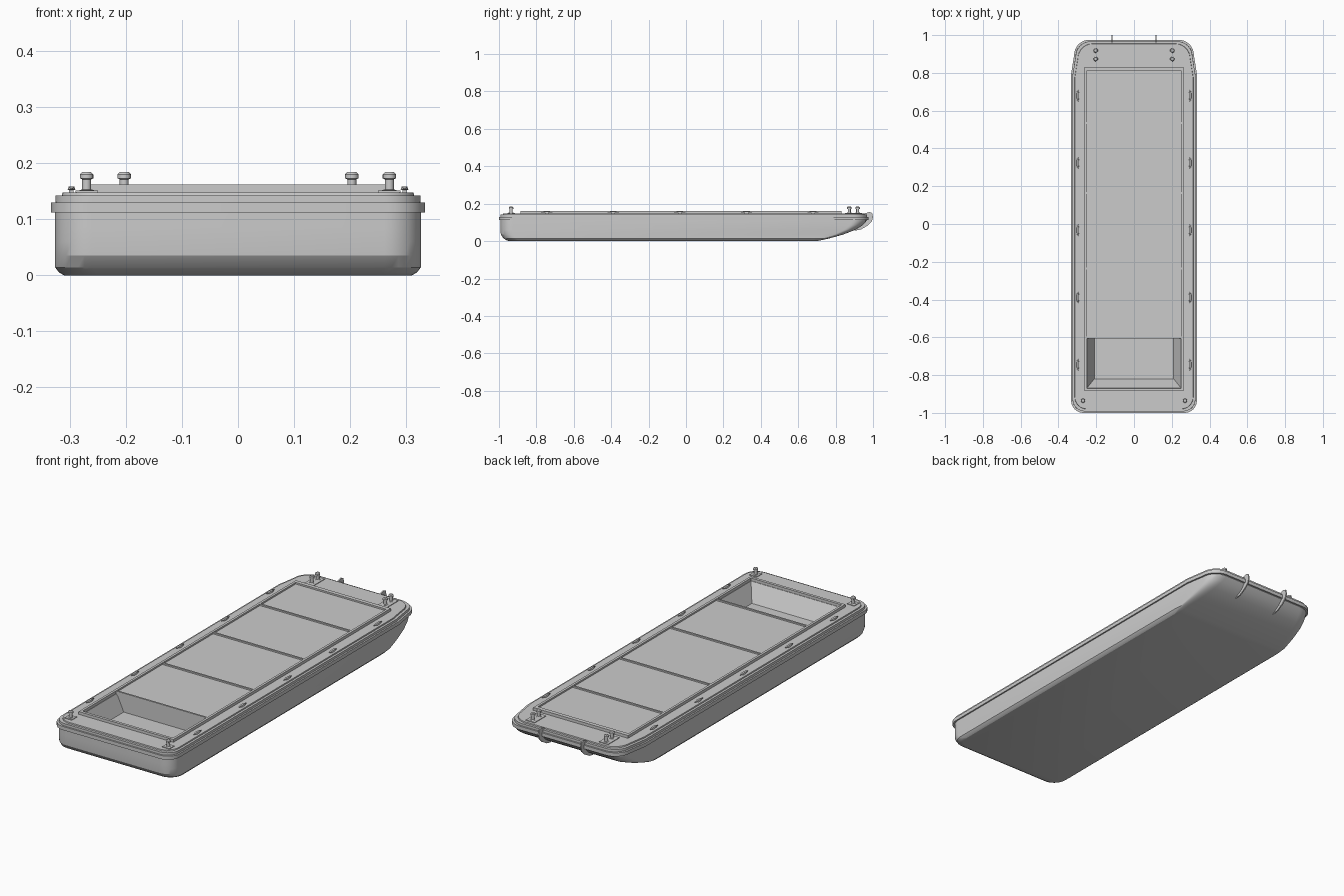
import bpy, bmesh, math

if "Cube" in bpy.data.objects:
    bpy.data.objects.remove(bpy.data.objects["Cube"], do_unlink=True)

grey = bpy.data.materials.new("plain_grey")
grey.use_nodes = True
grey.diffuse_color = (0.6, 0.6, 0.6, 1)
grey.node_tree.nodes["Principled BSDF"].inputs["Base Color"].default_value = (0.6, 0.6, 0.6, 1)


def finish(name, bm, smooth=None):
    bmesh.ops.recalc_face_normals(bm, faces=bm.faces)
    mesh = bpy.data.meshes.new(name)
    bm.to_mesh(mesh)
    bm.free()
    mesh.materials.append(grey)
    ob = bpy.data.objects.new(name, mesh)
    bpy.context.collection.objects.link(ob)
    if smooth:
        bpy.ops.object.select_all(action='DESELECT')
        ob.select_set(True)
        bpy.context.view_layer.objects.active = ob
        bpy.ops.object.shade_smooth_by_angle(angle=math.radians(smooth))
    return ob


def loft(name, rings, smooth=None):
    """Skin a stack of equal point rings and cap both ends."""
    bm = bmesh.new()
    loops = [[bm.verts.new(p) for p in ring] for ring in rings]
    n = len(loops[0])
    for a, b in zip(loops, loops[1:]):
        for i in range(n):
            j = (i + 1) % n
            bm.faces.new((a[i], a[j], b[j], b[i]))
    bm.faces.new(loops[0])
    bm.faces.new(loops[-1])
    return finish(name, bm, smooth)


def box(name, x0, x1, y0, y1, z0, z1):
    return loft(name, [[(x0, y0, z), (x1, y0, z), (x1, y1, z), (x0, y1, z)] for z in (z0, z1)])


def lathe(name, x, y, profile, sides=16):
    turn = [2 * math.pi * i / sides for i in range(sides)]
    return loft(name, [[(x + r * math.cos(a), y + r * math.sin(a), z) for a in turn]
                       for r, z in profile], 35)


def outline(z, half, stern, bow, taper, steps=8):
    """Plan of the hull at one height: rounded stern, tapered rounded bow."""
    quarter = [math.pi / 2 * i / steps for i in range(steps + 1)]
    rs, rb = 0.065, 0.025 + 0.055 * taper
    side = [(half - rs + rs * math.sin(a), stern + rs - rs * math.cos(a)) for a in quarter]
    side.append((half, bow - 0.05 - 0.13 * taper))
    cx = half - 0.016 * taper - rb
    side += [(cx + rb * math.cos(a), bow - rb + rb * math.sin(a)) for a in quarter]
    return [(x, y, z) for x, y in side] + [(-x, y, z) for x, y in reversed(side)]


# Hull with raked bow and rounded stern foot: height, half width, stern, bow, taper
levels = [(0, .31, -.945, .70, 0), (.005, .319, -.96, .725, .05), (.014, .326, -.975, .765, .15),
          (.035, .326, -.99, .84, .4), (.06, .326, -.992, .905, .65), (.085, .326, -.992, .945, .85),
          (.11, .326, -.992, .967, 1), (.142, .325, -.992, .967, 1),
          (.142, .314, -.98, .955, 1), (.148, .313, -.979, .954, 1)]
hull = loft("hull", [outline(*lv) for lv in levels])

# Open hold cut out of the hull
cutter = loft("hold_cutter", [[(-w, y, z), (w, y, z), (w, -.602, z), (-w, -.602, z)]
                              for w, y, z in ((.21, -.82, .065), (.25, -.87, .152))])
cutter.hide_render = True
cut = hull.modifiers.new("hold", 'BOOLEAN')
cut.operation = 'DIFFERENCE'
cut.solver = 'EXACT'
cut.object = cutter
bpy.ops.object.select_all(action='DESELECT')
hull.select_set(True)
bpy.context.view_layer.objects.active = hull
bpy.ops.object.modifier_apply(modifier="hold")
bpy.data.objects.remove(cutter, do_unlink=True)
bpy.ops.object.shade_smooth_by_angle(angle=math.radians(25))

# Rubbing strake: a band around the hull
bm = bmesh.new()
band = [(.112, .32, -.985, .96, 1), (.112, .333, -1, .975, 1),
        (.130, .333, -1, .975, 1), (.130, .32, -.985, .96, 1)]
loops = [[bm.verts.new(p) for p in outline(*lv)] for lv in band]
for k in range(4):
    a, b = loops[k], loops[(k + 1) % 4]
    for i in range(len(a)):
        j = (i + 1) % len(a)
        bm.faces.new((a[i], a[j], b[j], b[i]))
finish("rubbing_strake", bm, 30)

# Hatch coaming
for s, label in ((1, "left"), (-1, "right")):
    box("coaming_" + label, s * .25, s * .262, -.884, .832, .14, .162)
box("coaming_front", -.25, .25, -.884, -.87, .14, .162)
box("coaming_back", -.25, .25, .812, .832, .14, .162)

# Hatch covers with raised crossbars on their seams
seams = [-.605, -.24, .16, .53, .812]
for i, (a, b) in enumerate(zip(seams, seams[1:])):
    box(f"hatch_cover_{i + 1}", -.25, .25, a, b, .14, .154)
    box(f"hatch_bar_{i + 1}", -.25, .25, a, a + .009, .14, .161)

# Bollards and their base plates
post = [(.013, .148), (.013, .152), (.008, .153), (.008, .171), (.012, .173),
        (.012, .180), (.008, .184)]
for s, label in ((1, "left"), (-1, "right")):
    for i, (x, y) in enumerate([(.27, -.935), (.203, .873), (.203, .918)]):
        lathe(f"bollard_{label}_{i + 1}", s * x, y, post)
    box("front_plate_" + label, s * .25, s * .29, -.955, -.915, .147, .151)
    box("back_plate_" + label, s * .178, s * .228, .85, .94, .147, .151)

    # Deck cleats: a short post under a pointed horn
    for i in range(5):
        x, y = s * .297, -.745 + .356 * i
        box(f"cleat_post_{label}_{i + 1}", x - .004, x + .004, y - .01, y + .01, .147, .154)
        loft(f"cleat_horn_{label}_{i + 1}",
             [[(x - .007 * k, y + d, .154 - .002 * k), (x + .007 * k, y + d, .154 - .002 * k),
               (x + .005 * k, y + d, .154 + .004 * k), (x - .005 * k, y + d, .154 + .004 * k)]
              for d, k in ((-.03, .25), (-.012, 1), (.012, 1), (.03, .25))])

    # Bow push knees: thin curved plates
    knee = [(.90, .055), (.935, .062), (.97, .082), (.993, .105), (1, .128),
            (.995, .15), (.98, .156), (.955, .148), (.95, .10)]
    loft("bow_knee_" + label, [[(s * .117 + t, y, z) for y, z in knee] for t in (-.003, .003)])
